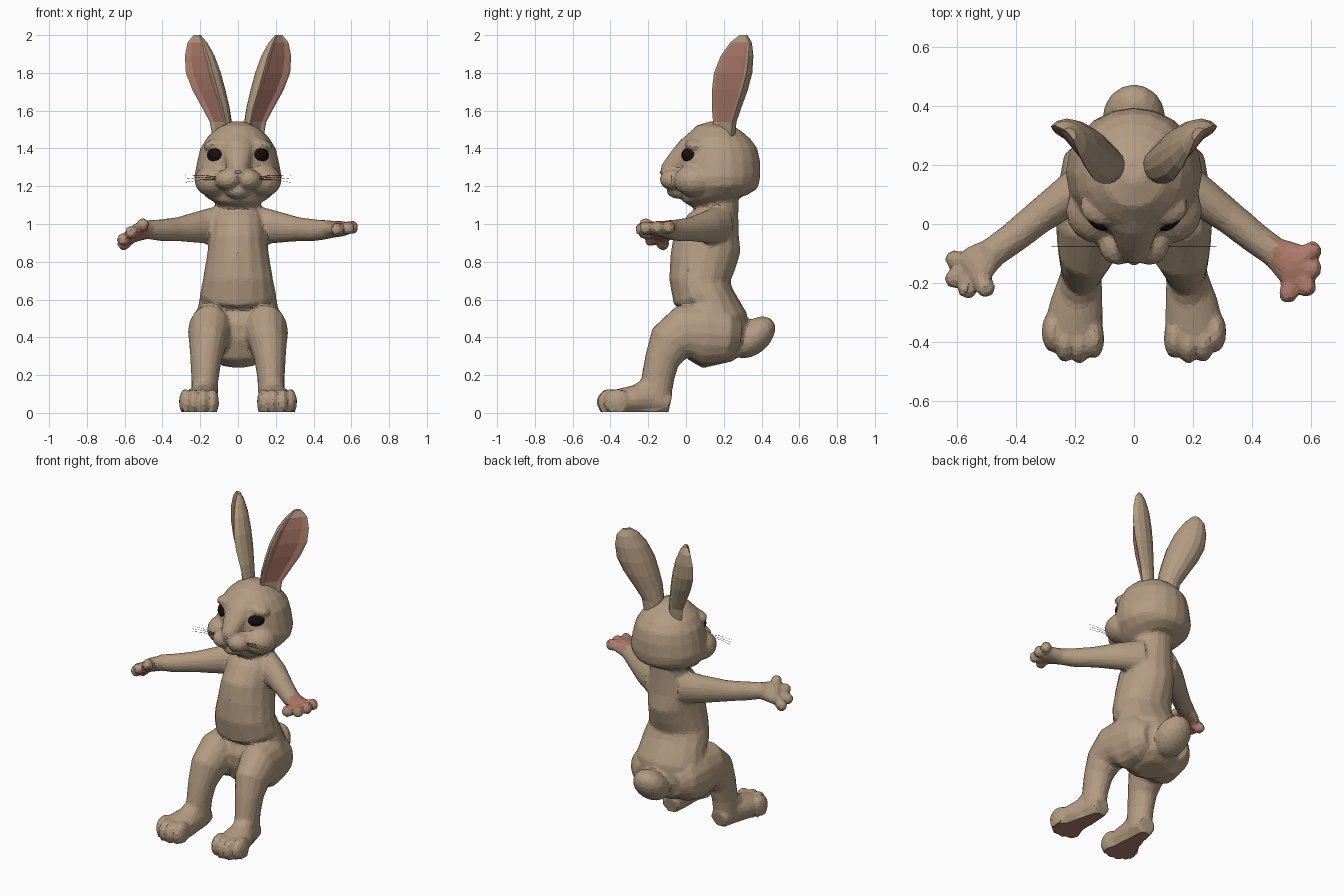
import bpy, bmesh, math
from mathutils import Vector, Matrix

default = bpy.data.objects.get("Cube")
if default:
    bpy.data.objects.remove(default, do_unlink=True)


def material(name, rgb):
    mat = bpy.data.materials.new(name)
    mat.use_nodes = True
    colour = (*rgb, 1)
    mat.diffuse_color = colour
    shader = mat.node_tree.nodes["Principled BSDF"]
    shader.inputs["Base Color"].default_value = colour
    shader.inputs["Roughness"].default_value = 0.9
    return mat


FUR = material("brown fur", (.45, .33, .225))
PINK = material("pink skin", (.44, .205, .155))
DARK = material("dark eye", (.012, .004, .004))
X, Z = Vector((1, 0, 0)), Vector((0, 0, 1))


def skin_rings(bm, rings):
    """Bridge equal rings of points into a closed tube; returns the faces."""
    verts = [[bm.verts.new(p) for p in ring] for ring in rings]
    n = len(verts[0])
    faces = [bm.faces.new((lo[i], lo[(i + 1) % n], hi[(i + 1) % n], hi[i]))
             for lo, hi in zip(verts, verts[1:]) for i in range(n)]
    faces += [bm.faces.new(verts[0][::-1]), bm.faces.new(verts[-1])]
    bmesh.ops.recalc_face_normals(bm, faces=faces)
    return faces


def loft(bm, path, ref, sides=16):
    """Oval tube: each station is x, y, z, radius along ref, other radius."""
    centres = [Vector(p[:3]) for p in path]
    rings = []
    for i, (c, p) in enumerate(zip(centres, path)):
        tangent = (centres[min(i + 1, len(path) - 1)] - centres[max(i - 1, 0)]).normalized()
        u = (ref - tangent * ref.dot(tangent)).normalized()
        v = tangent.cross(u)
        angles = [math.tau * k / sides for k in range(sides)]
        rings.append([c + u * p[3] * math.cos(a) + v * p[4] * math.sin(a) for a in angles])
    skin_rings(bm, rings)


def blob(bm, centre, radii, tilt=0, axis='X'):
    matrix = (Matrix.Translation(centre) @ Matrix.Rotation(tilt, 4, axis)
              @ Matrix.Diagonal((*radii, 1)))
    bmesh.ops.create_uvsphere(bm, u_segments=16, v_segments=10, radius=1, matrix=matrix)


def finish(name, bm, *mats):
    mesh = bpy.data.meshes.new(name)
    bm.to_mesh(mesh)
    bm.free()
    for mat in mats:
        mesh.materials.append(mat)
    obj = bpy.data.objects.new(name, mesh)
    bpy.context.collection.objects.link(obj)
    return obj


def flipped(path, side):
    return [(p[0] * side, *p[1:]) for p in path]


# Torso and head
body = bmesh.new()
loft(body, [(0, .165, .255, .09, .08), (0, .155, .3, .16, .15), (0, .15, .4, .21, .185),
            (0, .14, .5, .225, .185), (0, .12, .6, .205, .14), (0, .082, .64, .2, .162),
            (0, .072, .7, .187, .162), (0, .09, .8, .17, .176), (0, .112, .9, .155, .184),
            (0, .142, 1, .15, .144), (0, .173, 1.08, .122, .107), (0, .18, 1.2, .12, .1)], X)
loft(body, [(0, .19, 1.115, .11, .14), (0, .18, 1.15, .175, .198), (0, .175, 1.2, .222, .212),
            (0, .175, 1.25, .232, .219), (0, .172, 1.33, .217, .22), (0, .17, 1.4, .2, .207),
            (0, .17, 1.46, .163, .17), (0, .175, 1.507, .11, .12), (0, .18, 1.54, .04, .04)], X, 20)

# Snout bridge, chin, muzzle pads, cheeks and brows
loft(body, [(0, .08, 1.47, .1, .05), (0, .01, 1.4, .085, .06), (0, -.045, 1.33, .07, .06),
            (0, -.087, 1.28, .052, .053), (0, -.11, 1.24, .035, .033)], X)
blob(body, (0, -.035, 1.175), (.07, .07, .042))
for s in (-1, 1):
    blob(body, (s * .052, -.064, 1.235), (.071, .077, .057))
    blob(body, (s * .128, .045, 1.23), (.103, .11, .088))
    blob(body, (s * .105, .055, 1.423), (.08, .06, .034), s * .2, 'Y')

# Tail
blob(body, (0, .357, .4), (.108, .137, .086), math.radians(42))

# Legs, feet and toes
leg = [(.1, .28, .4, .07, .08), (.115, .21, .41, .125, .145), (.14, .09, .42, .122, .168),
       (.15, -.01, .425, .116, .148), (.16, -.085, .37, .1, .121), (.17, -.127, .28, .083, .092),
       (.175, -.15, .18, .072, .087), (.178, -.165, .05, .07, .082)]
foot = [(.175, -.085, .05, .057, .052), (.18, -.18, .075, .072, .082),
        (.195, -.27, .07, .09, .078), (.205, -.36, .06, .102, .066),
        (.205, -.41, .052, .089, .056)]
toes = [(.135, -.387), (.185, -.405), (.235, -.4), (.278, -.365)]
for s in (-1, 1):
    loft(body, flipped(leg, s), X)
    loft(body, flipped(foot, s), X)
    blob(body, (s * .187, -.225, .11), (.064, .11, .06), math.radians(35))
    for x, y in toes:
        blob(body, (s * x, y, .058), (.035, .07, .07))

# Arms, palms and fingers: the left palm is turned up, the right one down
arm = [(.08, .175, .995, .107, .087), (.19, .12, .985, .088, .072), (.32, .025, .972, .064, .058),
       (.42, -.055, .967, .057, .053), (.49, -.105, .972, .048, .051)]
hands = [
    (1, Vector((0, 0, 1)), Vector((.545, -.14, .975)),
     [(.52, -.244, .972), (.59, -.224, .98), (.618, -.155, .985), (.613, -.083, .985)]),
    (-1, Vector((.5, -.3, -.8)).normalized(), Vector((-.535, -.14, .957)),
     [(-.5, -.224, 1), (-.568, -.23, .955), (-.614, -.19, .912), (-.612, -.12, .888)]),
]
for s, normal, palm, tips in hands:
    loft(body, flipped(arm, s), Z)
    wrist = Vector((s * .47, -.09, .971))
    end = palm + (palm - wrist) * .35
    loft(body, [(*wrist, .047, .05), (*palm, .042, .078), (*end, .034, .07)], normal)
    for tip in map(Vector, tips):
        base = palm.lerp(tip, .1)
        middle = palm.lerp(tip, .6)
        loft(body, [(*base, .028, .026), (*middle, .034, .031), (*tip, .037, .033),
                    (*tip.lerp(palm, -.2), .021, .02)], normal, 10)

# Fuse the fur parts into one faceted skin
rough = finish("rough_body", body)
remesh = rough.modifiers.new("fuse", 'REMESH')
remesh.mode = 'VOXEL'
remesh.voxel_size = .01
soften = rough.modifiers.new("soften", 'SMOOTH')
soften.factor, soften.iterations = .5, 7
reduce = rough.modifiers.new("reduce", 'DECIMATE')
reduce.ratio = .1
graph = bpy.context.evaluated_depsgraph_get()
skin = bpy.data.meshes.new_from_object(rough.evaluated_get(graph))
bpy.data.objects.remove(rough, do_unlink=True)
skin.materials.clear()
for mat in (FUR, PINK):
    skin.materials.append(mat)
for v in skin.vertices:
    if v.co.z < .018:
        v.co.z = .005
skin.update()
for face in skin.polygons:
    sole = face.center.z < .02 and face.normal.z < -.7
    on_palm = any((face.center - palm).length < .14 and s * face.center.x > .475
                  and face.normal.dot(normal) > .35 for s, normal, palm, _ in hands)
    face.material_index = int(sole or on_palm)
skin.name = "body"
body_obj = bpy.data.objects.new("body", skin)
bpy.context.collection.objects.link(body_obj)

# Ears: deep leaf shapes with a thin rim round a slightly sunk pink front, turned outward
ear = [(.09, .2, 1.45, .06, .06), (.1, .2, 1.54, .067, .068), (.128, .21, 1.62, .088, .08),
       (.165, .226, 1.71, .106, .095), (.194, .243, 1.8, .114, .098), (.211, .265, 1.89, .098, .082),
       (.22, .288, 1.96, .066, .052), (.218, .303, 2, .024, .02)]
for side, s in (("left", 1), ("right", -1)):
    across = Vector((s * .64, .77, 0))
    facing = Vector((s * .77, -.64, 0))
    rings = []
    for x, y, z, width, depth in ear:
        ring = []
        for k in range(16):
            a = math.tau * (k + .5) / 16
            front = math.sin(a) > 0
            sunk = front and abs(math.cos(a)) < .6
            lift = .03 if sunk else .14 if front else math.sin(a)
            ring.append(Vector((s * x, y, z)) + across * width * math.cos(a) + facing * depth * lift)
        rings.append(ring)
    bm = bmesh.new()
    for i, face in enumerate(skin_rings(bm, rings)):
        inner = 1 <= i // 16 < len(ear) - 2 and 1 <= i % 16 <= 5
        face.material_index = int(inner)
    finish(side + "_ear", bm, FUR, PINK)

    # Eye
    bm = bmesh.new()
    blob(bm, (s * .12, .022, 1.364), (.054, .035, .041), s * .85, 'Z')
    finish(side + "_eye", bm, DARK)

    # Whiskers
    bm = bmesh.new()
    for drop in (-.012, 0, .012):
        loft(bm, [(s * .09, -.075, 1.24 + drop / 2, .0012, .0012),
                  (s * .19, -.075, 1.247 + drop, .001, .001),
                  (s * .28, -.075, 1.238 + drop * 1.5, .0006, .0006)], Z, 4)
    finish(side + "_whiskers", bm, DARK)

# Nose
bm = bmesh.new()
blob(bm, (0, -.127, 1.274), (.019, .012, .01))
finish("nose", bm, PINK)
